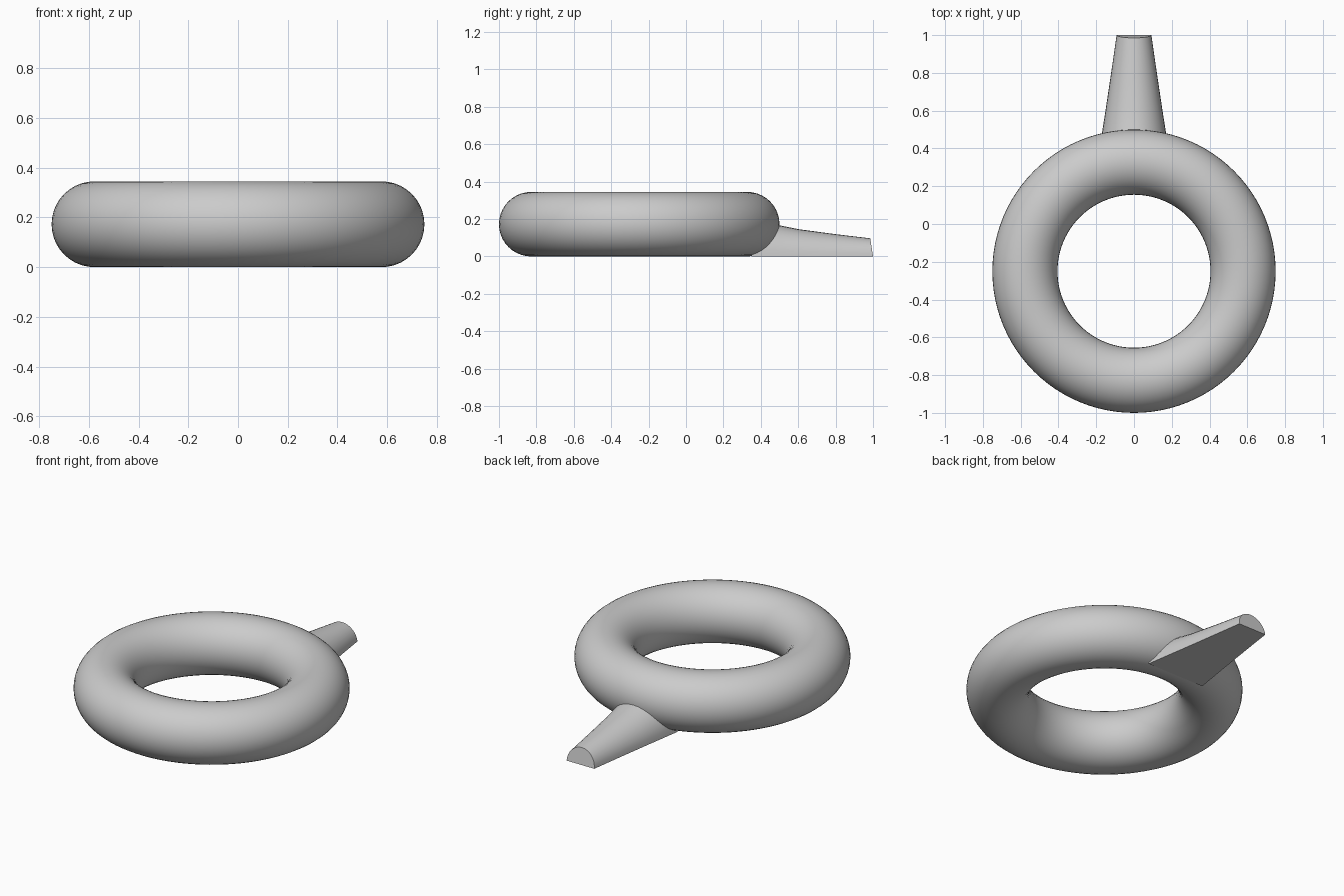
import bpy, bmesh
from math import sin, cos, pi, radians

cube = bpy.data.objects.get("Cube")
if cube:
    bpy.data.objects.remove(cube, do_unlink=True)

grey = bpy.data.materials.new("plain grey")
grey.use_nodes = True
colour = (0.6, 0.6, 0.6, 1)
grey.diffuse_color = colour
grey.node_tree.nodes["Principled BSDF"].inputs["Base Color"].default_value = colour

# Ring body
bpy.ops.mesh.primitive_torus_add(
    location=(0, -0.25, 0.1725), major_radius=0.5775, minor_radius=0.1725,
    major_segments=96, minor_segments=40)
ring = bpy.context.object
ring.name = "ring"
ring.data.materials.append(grey)
bpy.ops.object.shade_smooth()

# Tapered stem: half-round sections (y, half width, height) with a flat base
sections = [(0.35, 0.19, 0.205), (0.48, 0.17, 0.17), (0.6, 0.151, 0.146),
            (0.8, 0.121, 0.119), (0.985, 0.092, 0.097)]
STEPS = 16
bm = bmesh.new()
loops = []
for i, (y, w, h) in enumerate(sections):
    tip = i == len(sections) - 1
    loop = []
    for k in range(STEPS + 1):
        a = pi * k / STEPS
        # The tip face leans and bows out toward the base
        lean = 0.015 * (1 - sin(a)) if tip else 0
        loop.append(bm.verts.new((w * cos(a), y + lean, h * sin(a))))
    loops.append(loop)
for a, b in zip(loops, loops[1:]):
    for k in range(STEPS):
        bm.faces.new((a[k], a[k + 1], b[k + 1], b[k]))
    bm.faces.new((a[STEPS], a[0], b[0], b[STEPS]))
bm.faces.new(loops[0])
bm.faces.new(loops[-1])
bmesh.ops.recalc_face_normals(bm, faces=bm.faces)
mesh = bpy.data.meshes.new("stem")
bm.to_mesh(mesh)
bm.free()
stem = bpy.data.objects.new("stem", mesh)
bpy.context.collection.objects.link(stem)
mesh.materials.append(grey)

bpy.ops.object.select_all(action="DESELECT")
stem.select_set(True)
bpy.context.view_layer.objects.active = stem
bpy.ops.object.shade_smooth_by_angle(angle=radians(35))
